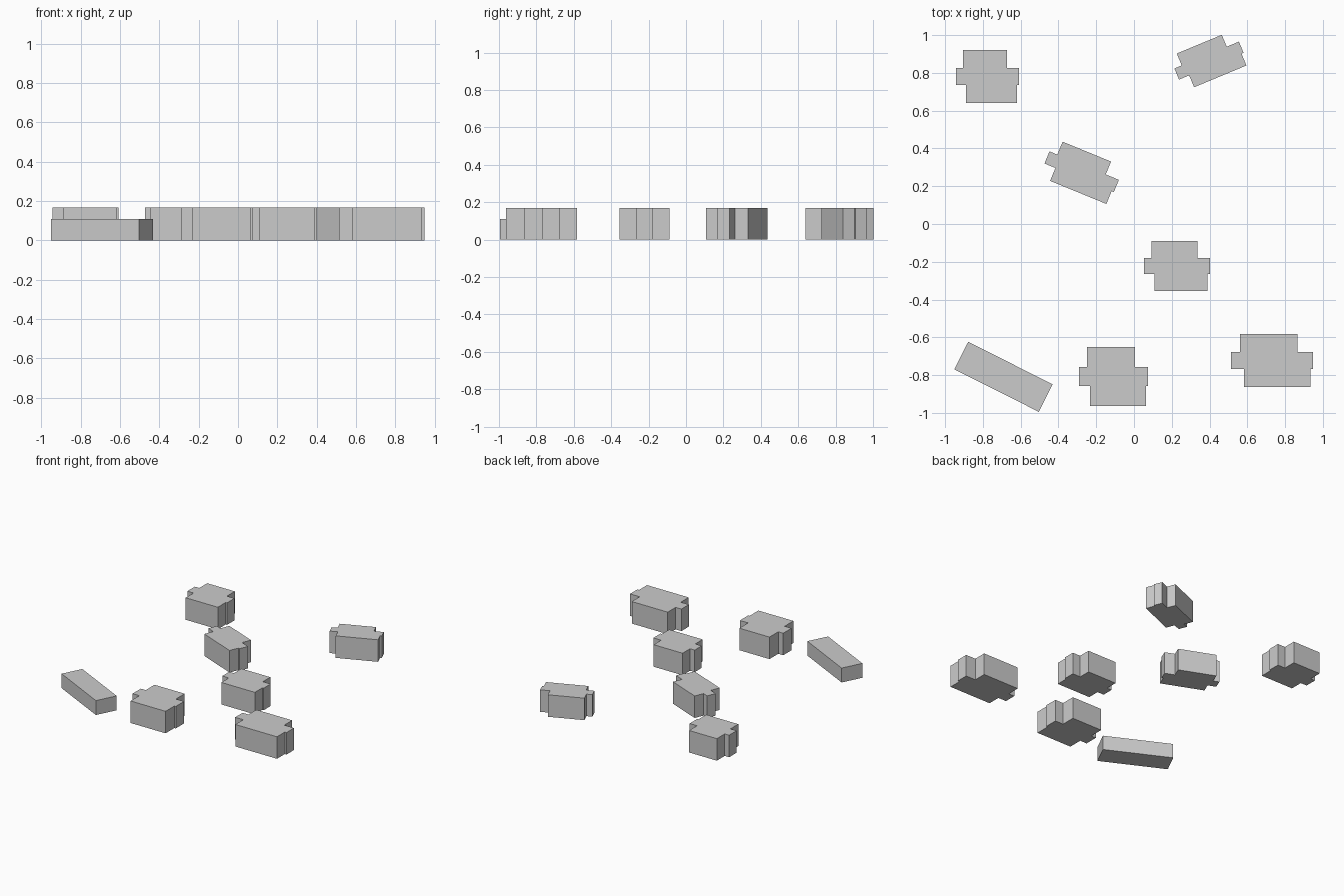
import bpy, bmesh, math

if "Cube" in bpy.data.objects:
    bpy.data.objects.remove(bpy.data.objects["Cube"])

# One plain colour
grey = bpy.data.materials.new("light_grey")
grey.diffuse_color = (0.6, 0.6, 0.6, 1)
grey.use_nodes = True
grey.node_tree.nodes["Principled BSDF"].inputs["Base Color"].default_value = grey.diffuse_color

# House footprint in unit width/depth: narrow back, wide middle, offset front
HOUSE = [(0.157, 0), (0.968, 0), (0.968, 0.34), (1, 0.34), (1, 0.66), (0.811, 0.66),
         (0.811, 1), (0.113, 1), (0.113, 0.66), (0, 0.66), (0, 0.34), (0.157, 0.34)]
BOX = [(0, 0), (1, 0), (1, 1), (0, 1)]


def building(name, outline, centre, width, depth, height, angle=0):
    """Extrude a footprint upwards into a flat-roofed block."""
    bm = bmesh.new()
    base = bm.faces.new([bm.verts.new(((x - 0.5) * width, (y - 0.5) * depth, 0))
                         for x, y in outline])
    top = bmesh.ops.extrude_face_region(bm, geom=[base], use_keep_orig=True)["geom"]
    bmesh.ops.translate(bm, vec=(0, 0, height),
                        verts=[v for v in top if isinstance(v, bmesh.types.BMVert)])
    bmesh.ops.recalc_face_normals(bm, faces=bm.faces)
    mesh = bpy.data.meshes.new(name)
    bm.to_mesh(mesh)
    bm.free()
    mesh.materials.append(grey)
    ob = bpy.data.objects.new(name, mesh)
    ob.location = (*centre, 0)
    ob.rotation_euler.z = math.radians(angle)
    bpy.context.collection.objects.link(ob)


# Houses: centre, width, depth, rotation
for name, centre, w, d, a in [
    ("house_back_left", (-0.775, 0.78), 0.334, 0.28, 0),
    ("house_back_right", (0.397, 0.865), 0.37, 0.2, 22.6),
    ("house_middle_left", (-0.277, 0.277), 0.397, 0.217, -22.3),
    ("house_middle_right", (0.227, -0.222), 0.349, 0.265, 0),
    ("house_front_middle", (-0.108, -0.807), 0.365, 0.312, 0),
    ("house_front_right", (0.73, -0.722), 0.434, 0.281, 0),
]:
    building(name, HOUSE, centre, w, d, 0.168, a)

# Low plain shed
building("shed", BOX, (-0.691, -0.809), 0.5, 0.163, 0.11, -26.7)
